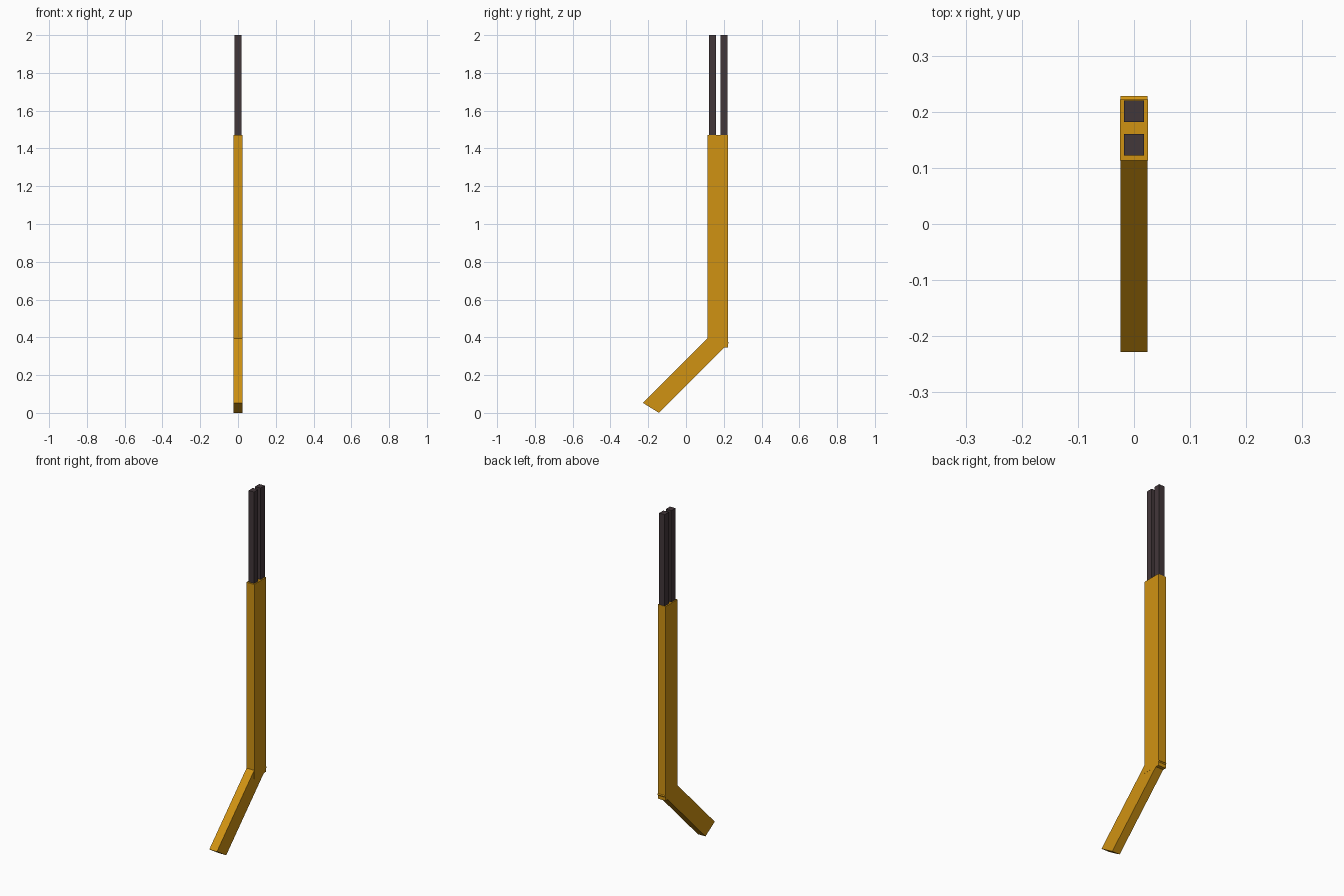
import bpy, bmesh

if "Cube" in bpy.data.objects:
    bpy.data.objects.remove(bpy.data.objects["Cube"])


def material(name, color):
    m = bpy.data.materials.new(name)
    m.diffuse_color = color
    m.use_nodes = True
    m.node_tree.nodes["Principled BSDF"].inputs["Base Color"].default_value = m.diffuse_color
    return m


def prism(name, profile, half_width, mat):
    """Extrude a (y, z) profile symmetrically across x."""
    bm = bmesh.new()
    face = bm.faces.new([bm.verts.new((-half_width, y, z)) for y, z in profile])
    out = bmesh.ops.extrude_face_region(bm, geom=[face])
    verts = [v for v in out["geom"] if isinstance(v, bmesh.types.BMVert)]
    bmesh.ops.translate(bm, verts=verts, vec=(2 * half_width, 0, 0))
    bmesh.ops.recalc_face_normals(bm, faces=bm.faces)
    mesh = bpy.data.meshes.new(name)
    bm.to_mesh(mesh)
    bm.free()
    mesh.materials.append(mat)
    obj = bpy.data.objects.new(name, mesh)
    bpy.context.collection.objects.link(obj)
    return obj


def rect(y0, y1, z0, z1):
    return [(y0, z0), (y1, z0), (y1, z1), (y0, z1)]


amber = material("amber", (0.63, 0.29, 0.006, 1))
dark = material("dark_metal", (0.055, 0.038, 0.042, 1))

# Upright sleeve
prism("upright_sleeve", rect(0.113, 0.222, 0.345, 1.47), 0.025, amber)

# Slanted lower sleeve with skewed ends
prism("slanted_sleeve",
      [(-0.228, 0.053), (-0.143, 0.0), (0.228, 0.371), (0.143, 0.424)],
      0.0245, amber)

# Two square rods rising out of the sleeve
for side, y in (("front", 0.141), ("back", 0.201)):
    prism(f"{side}_rod", rect(y - 0.019, y + 0.019, 1.40, 2.0), 0.0175, dark)
